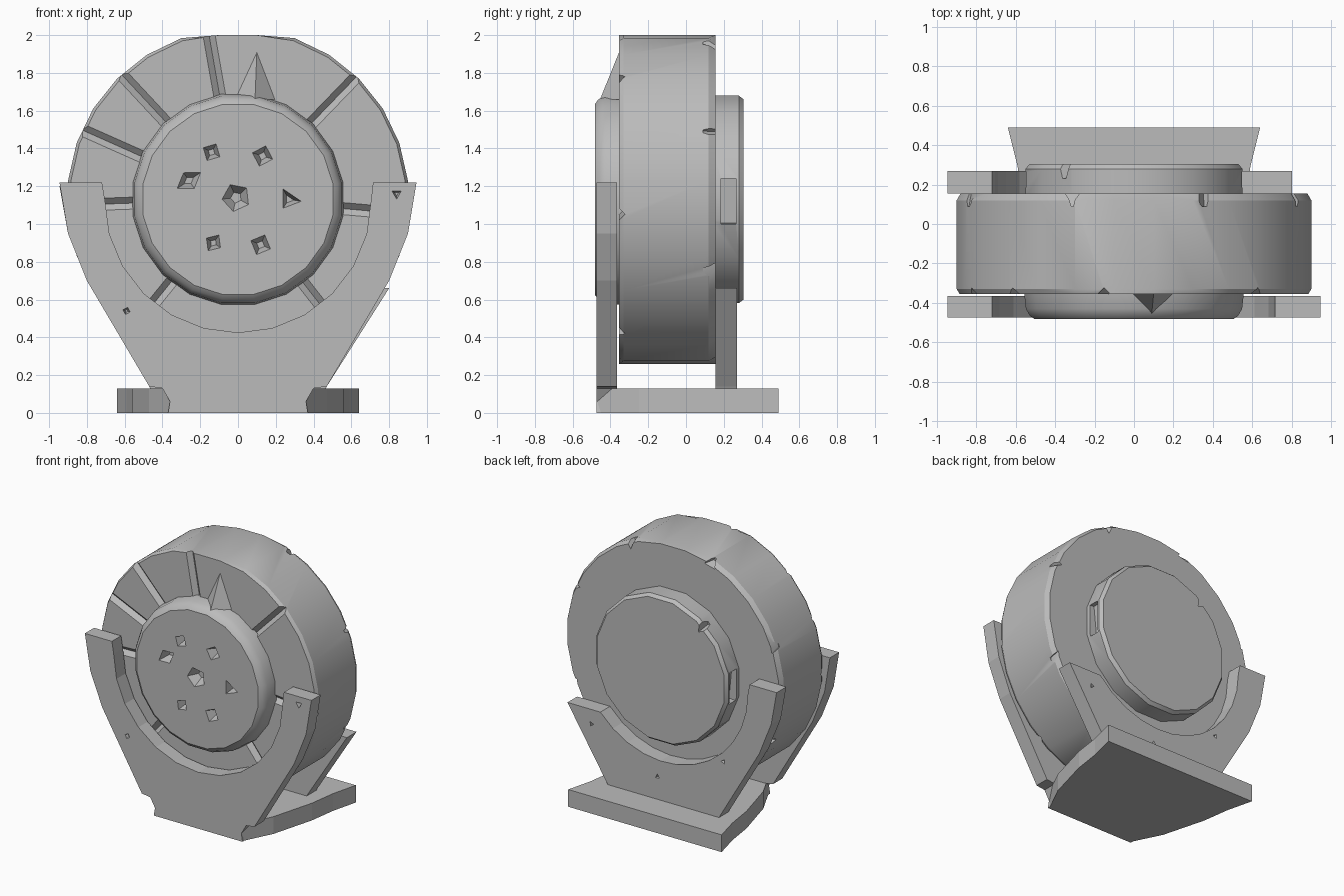
import bpy, bmesh, math
from mathutils import Vector, Matrix

if "Cube" in bpy.data.objects:
    bpy.data.objects.remove(bpy.data.objects["Cube"])

AXIS_Z = 1.13      # height of the drum axis

grey = bpy.data.materials.new("worn grey")
grey.use_nodes = True
grey.diffuse_color = (0.5, 0.5, 0.5, 1)
grey.node_tree.nodes["Principled BSDF"].inputs["Base Color"].default_value = (0.5, 0.5, 0.5, 1)


def make_object(name, bm):
    bmesh.ops.recalc_face_normals(bm, faces=bm.faces)
    mesh = bpy.data.meshes.new(name)
    bm.to_mesh(mesh)
    bm.free()
    mesh.materials.append(grey)
    obj = bpy.data.objects.new(name, mesh)
    bpy.context.collection.objects.link(obj)
    return obj


def extrude(name, points, low, high, upright=True):
    """Extrude an outline along y (upright) or along z (lying)."""
    bm = bmesh.new()
    place = (lambda p: (p[0], low, p[1])) if upright else (lambda p: (p[0], p[1], low))
    face = bm.faces.new([bm.verts.new(place(p)) for p in points])
    moved = bmesh.ops.extrude_face_region(bm, geom=[face])["geom"]
    offset = Vector((0, high - low, 0) if upright else (0, 0, high - low))
    bmesh.ops.translate(bm, vec=offset, verts=[v for v in moved if isinstance(v, bmesh.types.BMVert)])
    return make_object(name, bm)


def turned(name, profile, sides, low=-9, high=9):
    """Turn a (radius, y) profile around the drum axis, clamped in height."""
    bm = bmesh.new()
    rings = []
    for radius, y in profile:
        ring = []
        for i in range(sides):
            a = math.tau * (i + 0.5) / sides
            z = AXIS_Z + radius * math.sin(a)
            ring.append(bm.verts.new((radius * math.cos(a), y, min(max(z, low), high))))
        rings.append(ring)
    for a, b in zip(rings, rings[1:]):
        for i in range(sides):
            j = (i + 1) % sides
            bm.faces.new((a[i], a[j], b[j], b[i]))
    bm.faces.new(rings[0])
    bm.faces.new(rings[-1])
    return make_object(name, bm)


def add_pit(bm, x, y, z, size, sides, depth, spin, inward=1, stretch=1):
    """Pyramid cutter whose tip points into the part along y."""
    turn = Matrix.Translation((x, y, z)) @ Matrix.Rotation(spin, 4, 'Y')
    turn = turn @ Matrix.Diagonal((stretch, 1, 1, 1)) @ Matrix.Rotation(-math.pi / 2 * inward, 4, 'X')
    bmesh.ops.create_cone(bm, cap_ends=True, segments=sides, radius1=size,
                          radius2=size * 0.25, depth=depth * 2, matrix=turn)


def add_block(bm, centre, size, spin=0):
    m = Matrix.Translation(centre) @ Matrix.Rotation(spin, 4, 'Y') @ Matrix.Diagonal((*size, 1))
    bmesh.ops.create_cube(bm, size=1, matrix=m)


def carve(target, bm):
    cutter = make_object(target.name + "_cutter", bm)
    cutter.hide_render = True
    mod = target.modifiers.new("carve", 'BOOLEAN')
    mod.operation = 'DIFFERENCE'
    mod.solver = 'EXACT'
    mod.object = cutter
    bpy.context.view_layer.update()
    evaluated = target.evaluated_get(bpy.context.evaluated_depsgraph_get())
    mesh = bpy.data.meshes.new_from_object(evaluated)
    target.modifiers.clear()
    target.data = mesh
    bpy.data.objects.remove(cutter)


def smooth(obj, degrees):
    bpy.ops.object.select_all(action='DESELECT')
    obj.select_set(True)
    bpy.context.view_layer.objects.active = obj
    bpy.ops.object.shade_smooth_by_angle(angle=math.radians(degrees))


# Drum with radial grooves in front and chips on its back rim
drum = turned("drum", [(0.89, -0.355), (0.905, -0.33), (0.905, 0.12), (0.885, 0.155)], 28, 0.26, 2.0)
cut = bmesh.new()
for angle in (46, 100, 133, 156, 182, 231, 308, 355):
    a = math.radians(angle)
    r = 0.73
    centre = (r * math.cos(a), -0.355, AXIS_Z + r * math.sin(a))
    m = Matrix.Translation(centre) @ Matrix.Rotation(-a, 4, 'Y') @ Matrix.Rotation(math.pi / 4, 4, 'X')
    bmesh.ops.create_cube(cut, size=1, matrix=m @ Matrix.Diagonal((0.36, 0.045, 0.045, 1)))
for angle in (24, 67, 110, 158, 206, 335):
    a = math.radians(angle)
    add_pit(cut, 0.91 * math.cos(a), 0.15, AXIS_Z + 0.89 * math.sin(a), 0.075, 3, 0.06, a, -1, 1.2)
carve(drum, cut)
smooth(drum, 25)

# Front hub with a ring of broken-out pits
front_hub = turned("front_hub", [(0.565, -0.34), (0.555, -0.43), (0.535, -0.465), (0.51, -0.483)], 20)
cut = bmesh.new()
for x, z, size, sides, spin, stretch in (
        (-0.14, 1.38, 0.08, 4, 0.5, 1), (0.13, 1.36, 0.09, 4, 0.3, 1),
        (-0.26, 1.23, 0.08, 4, -0.6, 1.5), (-0.01, 1.14, 0.12, 5, 0.2, 1),
        (0.27, 1.13, 0.09, 3, 0.6, 1.2), (-0.13, 0.9, 0.08, 4, 0.6, 0.9),
        (0.12, 0.89, 0.09, 4, 0.4, 1)):
    add_pit(cut, x, -0.483, z, size, sides, 0.07, spin, 1, stretch)
carve(front_hub, cut)
smooth(front_hub, 25)

# Back hub with broken slots at its sides
back_hub = turned("back_hub", [(0.56, 0.13), (0.56, 0.28), (0.54, 0.305)], 16)
cut = bmesh.new()
for side in (-1, 1):
    add_block(cut, (side * 0.55, 0.225, 1.12), (0.1, 0.08, 0.24), side * 0.1)
add_pit(cut, -0.36, 0.31, 1.56, 0.12, 3, 0.08, 0.4, -1)
carve(back_hub, cut)
smooth(back_hub, 25)

# Spike between the front hub and the drum rim
bm = bmesh.new()
spike = [bm.verts.new(p) for p in ((0.1, -0.35, 1.92), (-0.02, -0.35, 1.66), (0.2, -0.35, 1.66), (0.09, -0.455, 1.66))]
for i in range(4):
    bm.faces.new(spike[:i] + spike[i + 1:])
make_object("rim_spike", bm)


def cradle(name, near, far, foot, left_tip, right_tip):
    """Forked bracket: foot, two outer flanks and a round seat."""
    def flank(tip):
        side = [(0.47, 0.14), (0.8, 0.7), (0.9, 0.95), (0.94, 1.22)]
        kept = [p for p in side if p[1] < tip - 0.02]
        if tip < 1.2:
            return kept + [(0.8, tip)]
        return kept + [(0.945, tip)]

    def seat_angle(tip):
        return math.asin(max(-1, min(0, (tip - AXIS_Z) / 0.705)))

    start, end = seat_angle(left_tip), -math.pi - seat_angle(right_tip)
    points = foot + flank(left_tip)
    if left_tip > AXIS_Z:
        points.append((0.715, left_tip))
    for i in range(13):
        a = start + (end - start) * i / 12
        points.append((0.705 * math.cos(a), AXIS_Z + 0.705 * math.sin(a)))
    if right_tip > AXIS_Z:
        points.append((-0.72, right_tip))
    points += [(-x, z) for x, z in reversed(foot + flank(right_tip))]
    return extrude(name, points, near, far)


# Front and back cradles; the back one has a broken left arm
front_cradle = cradle("front_cradle", -0.475, -0.365,
                      [(0.37, 0), (0.36, 0.06), (0.4, 0.13)], 1.22, 1.22)
cut = bmesh.new()
add_pit(cut, -0.59, -0.475, 0.54, 0.032, 4, 0.04, 0.3)
add_pit(cut, 0.84, -0.475, 1.16, 0.045, 3, 0.04, 0)
carve(front_cradle, cut)

back_cradle = cradle("back_cradle", 0.155, 0.27, [(0.46, 0.12)], 0.66, 1.2)
cut = bmesh.new()
for x, z in ((0.6, 0.55), (0.05, 0.3), (-0.5, 0.56)):
    add_pit(cut, x, 0.27, z, 0.03, 3, 0.03, x, -1)
carve(back_cradle, cut)

# Base plate, narrowing towards the front
half = [(0.36, -0.47), (0.47, -0.25), (0.56, 0.08), (0.59, 0.29), (0.64, 0.49)]
extrude("base_plate", half + [(-x, y) for x, y in reversed(half)], 0, 0.13, upright=False)
